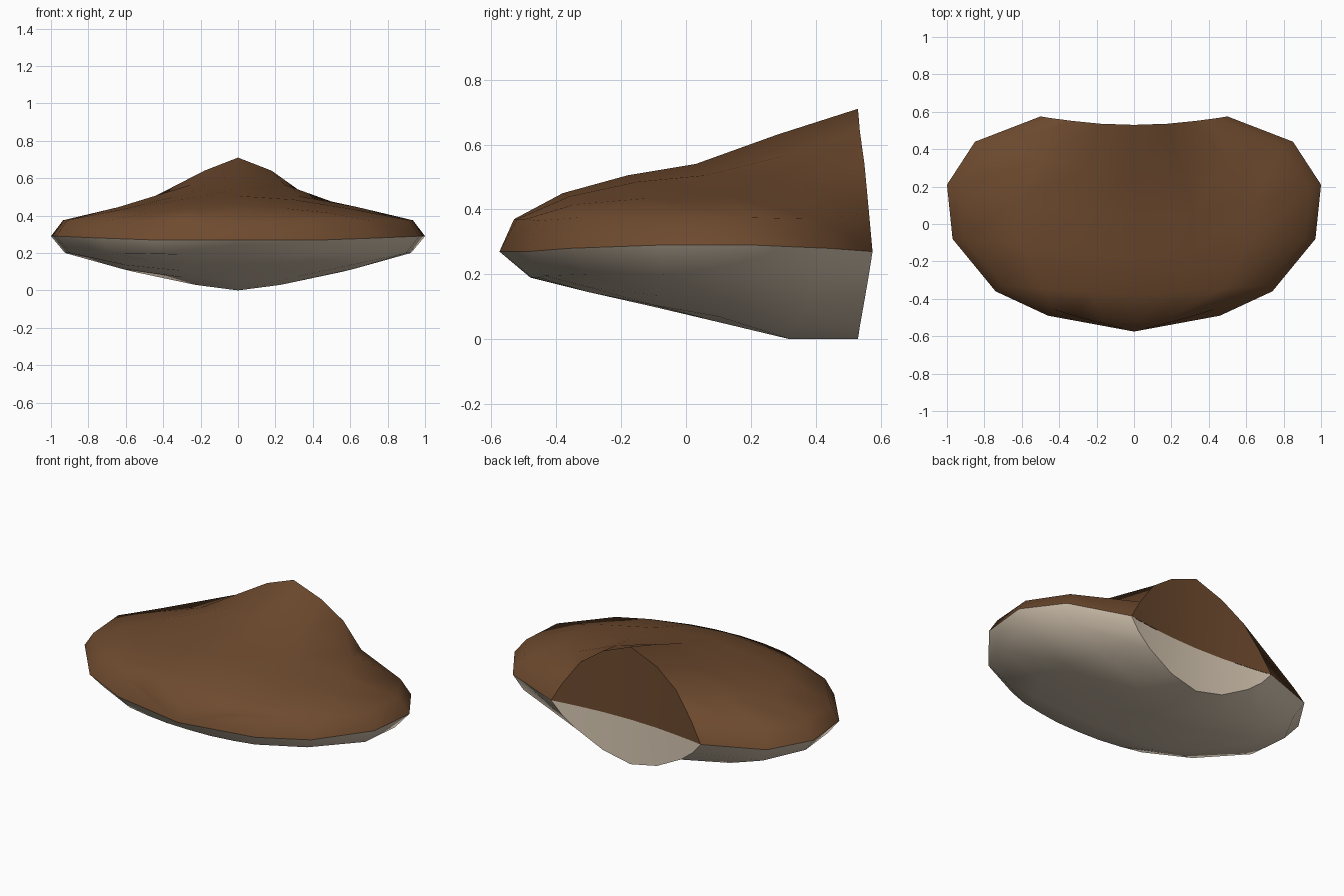
import bpy, bmesh

if "Cube" in bpy.data.objects:
    bpy.data.objects.remove(bpy.data.objects["Cube"])


def material(name, rgb):
    m = bpy.data.materials.new(name)
    m.diffuse_color = (*rgb, 1)
    m.use_nodes = True
    m.node_tree.nodes["Principled BSDF"].inputs["Base Color"].default_value = m.diffuse_color
    return m


brown = material("warm brown", (0.156, 0.069, 0.028))
beige = material("pale beige", (0.70, 0.59, 0.46))

# Rim outline, front to back (right half)
RIM = [(0, -.575, .27), (.46, -.49, .27), (.74, -.36, .28), (.97, -.08, .29),
       (1, .21, .29), (.85, .44, .28), (.5, .575, .27)]

# Cross-sections from the spine outwards, ending just inside the rim
TOP = [
    [(0, -.53, .37), (.16, -.52, .37), (.31, -.495, .37), (.435, -.455, .365)],
    [(0, -.38, .45), (.24, -.36, .44), (.48, -.345, .415), (.70, -.33, .375)],
    [(0, -.18, .505), (.3, -.15, .485), (.61, -.11, .435), (.915, -.075, .375)],
    [(0, .03, .54), (.32, .06, .505), (.64, .12, .445), (.935, .19, .375)],
    [(0, .28, .63), (.25, .30, .565), (.50, .35, .475), (.80, .41, .37)],
    [(0, .53, .71), (.18, .536, .64), (.32, .55, .54), (.43, .564, .39)],
]
BOTTOM = [
    [(0, -.48, .19), (.15, -.475, .19), (.29, -.455, .19), (.42, -.435, .195)],
    [(0, -.30, .145), (.23, -.30, .145), (.46, -.30, .16), (.68, -.31, .2)],
    [(0, -.10, .10), (.3, -.10, .105), (.6, -.09, .135), (.90, -.07, .2)],
    [(0, .09, .055), (.3, .10, .07), (.62, .14, .115), (.925, .18, .2)],
    [(0, .32, .0), (.23, .33, .03), (.56, .38, .1), (.80, .41, .19)],
    [(0, .53, .0), (.18, .536, .04), (.35, .552, .13), (.44, .564, .2)],
]


def mirrored(row):
    return [(-x, y, z) for x, y, z in row[:0:-1]] + row


def loft(name, rows, mat, flip):
    """Join rows of points with faces, merging rows that meet at a point."""
    bm = bmesh.new()
    grid = [[bm.verts.new(p) for p in row] for row in rows]
    for a, b in zip(grid, grid[1:]):
        for i in range(len(a) - 1):
            quad = [a[i], a[i + 1], b[i + 1], b[i]]
            bm.faces.new(quad[::-1] if flip else quad)
    bmesh.ops.remove_doubles(bm, verts=bm.verts, dist=0.001)
    for f in bm.faces:
        f.smooth = True
    mesh = bpy.data.meshes.new(name)
    bm.to_mesh(mesh)
    bm.free()
    mesh.materials.append(mat)
    obj = bpy.data.objects.new(name, mesh)
    bpy.context.collection.objects.link(obj)
    return obj


# Upper and lower shells, then the two halves of the curved back panel
for label, sections, mat, is_top in (("upper", TOP, brown, True),
                                     ("lower", BOTTOM, beige, False)):
    rows = [mirrored(s + [r]) for s, r in zip(sections, RIM[1:])]
    rows.insert(0, [RIM[0]] * len(rows[0]))
    loft(label + "_shell", rows, mat, not is_top)
    edge = rows[-1]
    seam = [(x, y, RIM[-1][2]) for x, y, z in edge]
    loft(label + "_back_panel", [seam, edge], mat, is_top)
